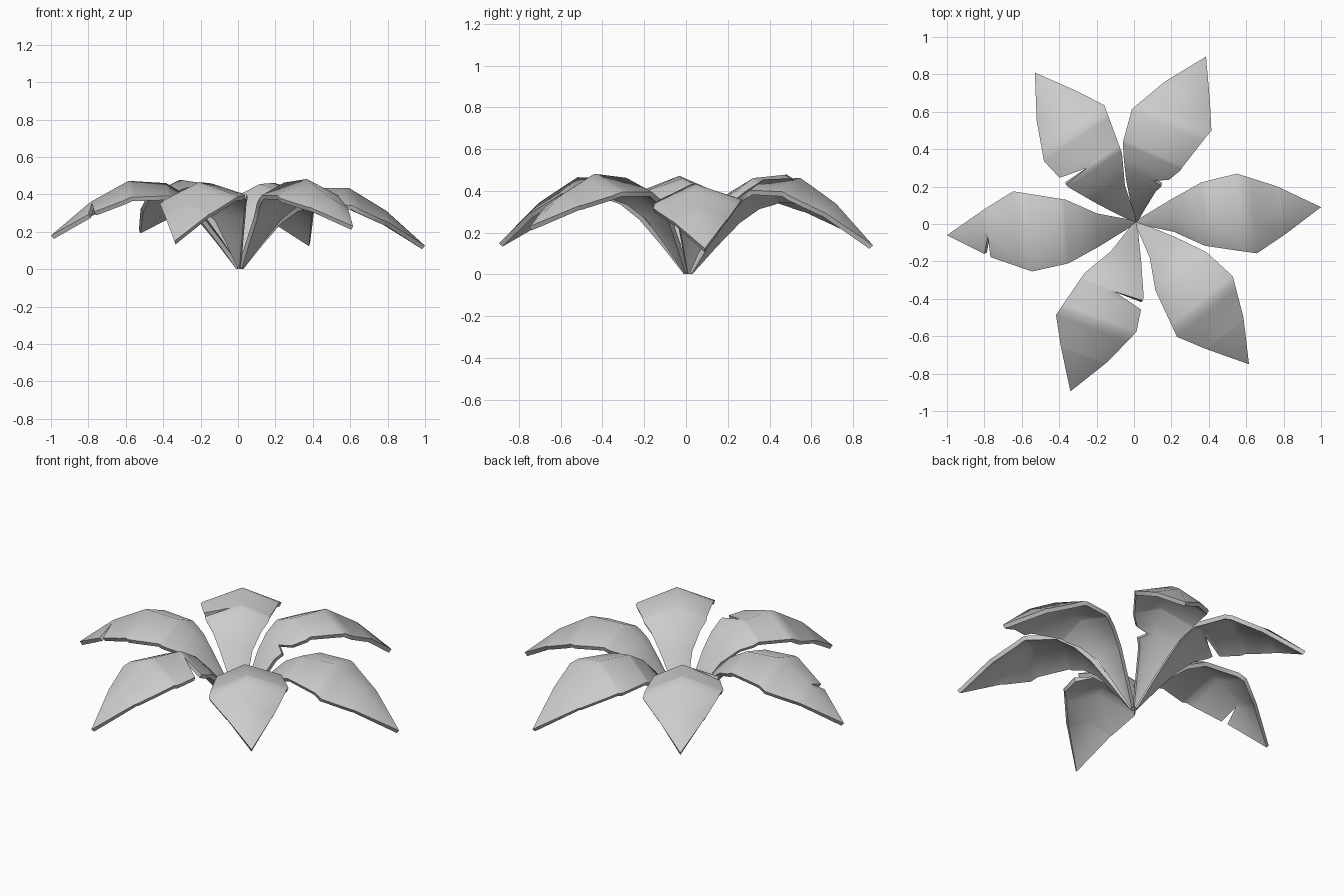
import bpy, bmesh, math
from mathutils import Matrix, Vector

cube = bpy.data.objects.get("Cube")
if cube:
    bpy.data.objects.remove(cube, do_unlink=True)

grey = bpy.data.materials.new("leaf grey")
grey.use_nodes = True
colour = (0.6, 0.6, 0.6, 1)
grey.diffuse_color = colour
grey.node_tree.nodes["Principled BSDF"].inputs["Base Color"].default_value = colour

# Leaf profiles along its unit length: midrib height, edge drop, half widths
RIDGE = [(0, .015), (.1, .165), (.2, .305), (.29, .4), (.39, .46), (.59, .472), (.79, .36), (1, .18)]
DROP = [(0, 0), (.2, .03), (.36, .065), (.6, .088), (.775, .06), (1, 0)]
LEFT = [(0, .008), (.2, .115), (.37, .195), (.565, .225), (.775, .135), (1, 0)]
RIGHT = [(0, .008), (.2, .06), (.36, .145), (.635, .21), (.785, .13), (1, 0)]


def sample(curve, u):
    for (a, p), (b, q) in zip(curve, curve[1:]):
        if u <= b:
            return p + (q - p) * (u - a) / (b - a)
    return curve[-1][1]


def leaf(name, tip, tip_z, roll=0, pitch=0, notch=None):
    """Folded, arching leaf pointing at tip; notch = (side, start, deepest, end, kept width)."""
    direction = Vector(tip) - Vector((.01, .01))
    length = direction.length
    droop = tip_z - sample(RIDGE, 1) - pitch
    stations = {u for c in (RIDGE, LEFT, RIGHT) for u, _ in c if u < 1}
    if notch:
        stations = {u for u in stations if not notch[1] - .012 < u < notch[3] + .012}
        stations |= set(notch[1:4])
    bm = bmesh.new()
    rows = []
    for u in sorted(stations):
        z = sample(RIDGE, u) + pitch * u + droop * u ** 3
        row = []
        for side, curve in ((1, LEFT), (0, None), (-1, RIGHT)):
            keep = abs(side)
            if notch and side == notch[0] and u == notch[2]:
                keep = notch[4]
            v = side * keep * sample(curve, u) if curve else 0
            row.append(bm.verts.new((u * length, v, z - keep * sample(DROP, u))))
        rows.append(row)
    for a, b in zip(rows, rows[1:]):
        for i in range(2):
            bm.faces.new((a[i], a[i + 1], b[i + 1], b[i]))
    end = bm.verts.new((length, 0, tip_z))
    for i in range(2):
        bm.faces.new((rows[-1][i], rows[-1][i + 1], end))
    bm.normal_update()
    # Lean the leaf sideways, then turn it towards its tip
    yaw = math.atan2(direction.y, direction.x)
    lean = math.radians(roll)
    swing = math.asin(tip_z * math.sin(lean) / length)
    turn = Matrix.Rotation(yaw - swing, 4, 'Z') @ Matrix.Rotation(-lean, 4, 'X')
    bm.transform(Matrix.Translation((.01, .01, 0)) @ turn)
    mesh = bpy.data.meshes.new(name)
    bm.to_mesh(mesh)
    bm.free()
    mesh.materials.append(grey)
    obj = bpy.data.objects.new(name, mesh)
    bpy.context.collection.objects.link(obj)
    solid = obj.modifiers.new("thickness", 'SOLIDIFY')
    solid.thickness = .024
    solid.offset = -1
    bpy.ops.object.select_all(action='DESELECT')
    obj.select_set(True)
    bpy.context.view_layer.objects.active = obj
    bpy.ops.object.modifier_apply(modifier=solid.name)
    bpy.ops.object.shade_smooth_by_angle(angle=math.radians(60))


leaf("left_leaf", (1, .09), .125, roll=-2, pitch=-.07)
leaf("back_left_leaf", (.385, .895), .14, roll=6, notch=(-1, .24, .25, .29, .4))
leaf("back_right_leaf", (-.53, .81), .21, notch=(1, .39, .40, .44, .28))
leaf("right_leaf", (-1, -.06), .18, notch=(1, .779, .785, .81, .18))
leaf("front_right_leaf", (-.34, -.895), .15, roll=-2, notch=(1, .39, .40, .44, .22))
leaf("front_left_leaf", (.615, -.75), .23)
